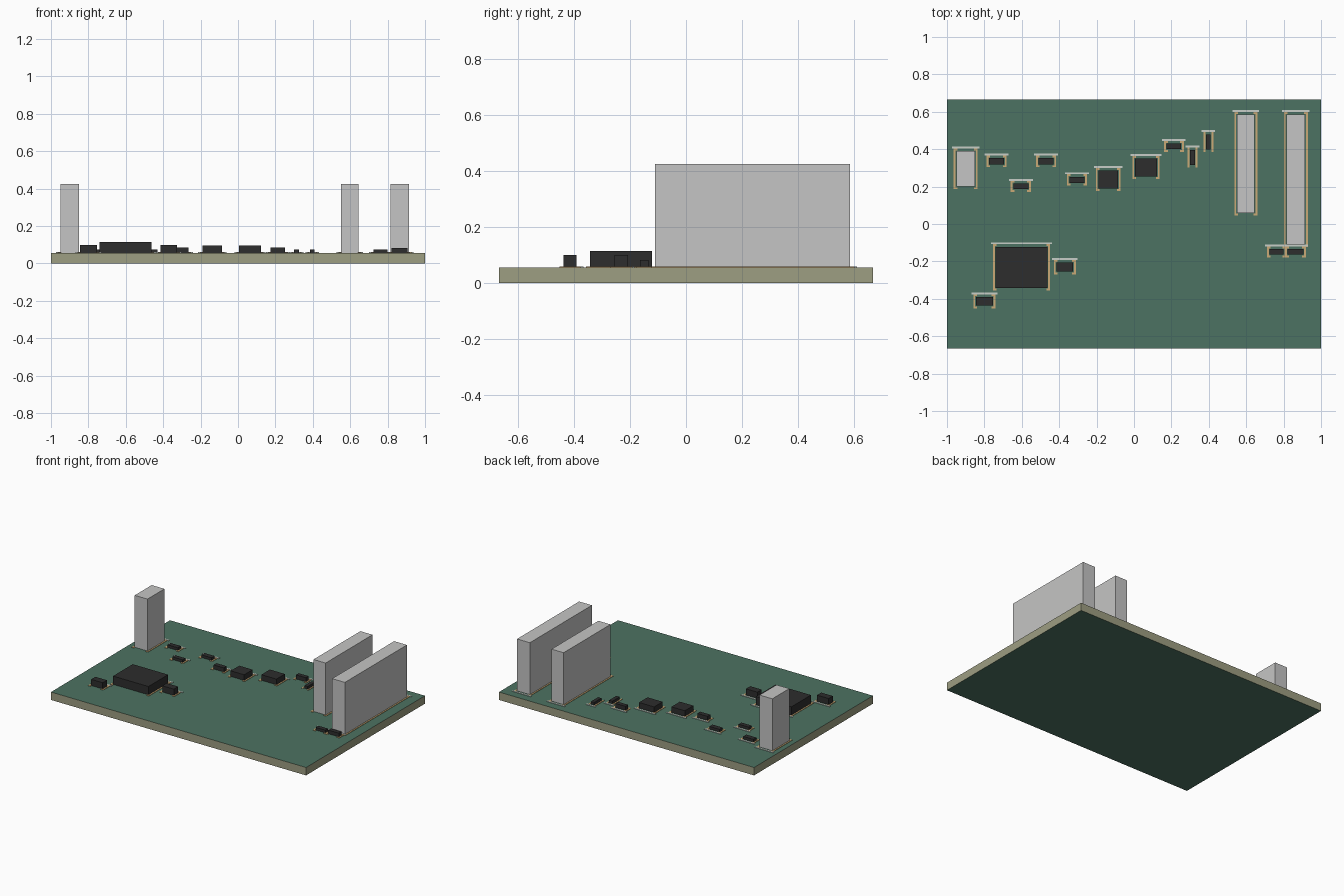
import bpy
import bmesh
from mathutils import Matrix, Vector

if "Cube" in bpy.data.objects:
    bpy.data.objects.remove(bpy.data.objects["Cube"])

TOP = 0.056  # top of the board


def material(name, r, g, b):
    m = bpy.data.materials.new(name)
    m.diffuse_color = (r, g, b, 1)
    m.use_nodes = True
    m.node_tree.nodes["Principled BSDF"].inputs["Base Color"].default_value = m.diffuse_color
    return m


GREEN = material("board green", 0.073, 0.171, 0.122)
EDGE = material("board edge tan", 0.337, 0.342, 0.223)
BLACK = material("chip black", 0.026, 0.026, 0.026)
GREY = material("connector grey", 0.56, 0.56, 0.555)
GOLD = material("pad gold", 0.60, 0.40, 0.18)
WHITE = material("silkscreen white", 0.58, 0.62, 0.58)


def boxes(name, specs, *mats):
    """One object from (x0, x1, y0, y1, z0, z1) blocks."""
    bm = bmesh.new()
    for x0, x1, y0, y1, z0, z1 in specs:
        centre = Vector(((x0 + x1) / 2, (y0 + y1) / 2, (z0 + z1) / 2))
        scale = Matrix.Diagonal((x1 - x0, y1 - y0, z1 - z0, 1))
        bmesh.ops.create_cube(bm, size=1, matrix=Matrix.Translation(centre) @ scale)
    me = bpy.data.meshes.new(name)
    bm.to_mesh(me)
    bm.free()
    for m in mats:
        me.materials.append(m)
    ob = bpy.data.objects.new(name, me)
    bpy.context.collection.objects.link(ob)
    return ob


def component(name, x0, x1, y0, y1, height, mat):
    """Body, gold side brackets with turned-in corners, white line behind."""
    boxes(name, [(x0, x1, y0, y1, TOP, height)], mat)
    g, t = 0.014, 0.01                      # bracket offset and line width
    tab = min(0.02, 0.35 * (x1 - x0))
    za, zb = TOP - 0.002, TOP + 0.003
    ya, yb = y0 - g, y1 + g
    parts = []
    for outer, s in ((x0 - g, 1), (x1 + g, -1)):
        def span(length):
            return sorted((outer, outer + s * length))
        parts.append((*span(t), ya, yb, za, zb))
        for y in (ya, yb - t):
            parts.append((*span(tab), y, y + t, za, zb))
    boxes(name + "_pads", parts, GOLD)
    boxes(name + "_marking",
          [(x0 - 0.024, x1 + 0.024, y1 + 0.014, y1 + 0.024, za, TOP + 0.004)], WHITE)


# Circuit board: green faces, tan edges
board = boxes("circuit_board", [(-1, 1, -0.666, 0.666, 0, TOP)], GREEN, EDGE)
for f in board.data.polygons:
    f.material_index = 0 if abs(f.normal.z) > 0.5 else 1

# Tall connectors
for name, *dims in [
    ("left_connector", -0.95, -0.85, 0.20, 0.39),
    ("inner_right_connector", 0.55, 0.645, 0.06, 0.585),
    ("outer_right_connector", 0.815, 0.915, -0.11, 0.585),
]:
    component(name, *dims, 0.424, GREY)

# Black chips and small parts
for name, *dims in [
    ("main_chip", -0.74, -0.463, -0.342, -0.122, 0.115),
    ("front_capacitor", -0.845, -0.755, -0.437, -0.39, 0.10),
    ("side_capacitor", -0.415, -0.325, -0.255, -0.207, 0.10),
    ("right_resistor_a", 0.725, 0.80, -0.164, -0.134, 0.075),
    ("right_resistor_b", 0.822, 0.905, -0.164, -0.134, 0.082),
    ("resistor_a", -0.775, -0.695, 0.318, 0.352, 0.075),
    ("resistor_b", -0.645, -0.565, 0.186, 0.217, 0.075),
    ("resistor_c", -0.51, -0.43, 0.318, 0.352, 0.075),
    ("resistor_d", -0.345, -0.265, 0.22, 0.252, 0.085),
    ("left_small_chip", -0.19, -0.085, 0.19, 0.285, 0.096),
    ("right_small_chip", 0.005, 0.123, 0.255, 0.35, 0.096),
    ("resistor_e", 0.175, 0.252, 0.40, 0.43, 0.085),
    ("upright_resistor_a", 0.30, 0.326, 0.315, 0.395, 0.075),
    ("upright_resistor_b", 0.385, 0.41, 0.398, 0.478, 0.075),
]:
    component(name, *dims, BLACK)
